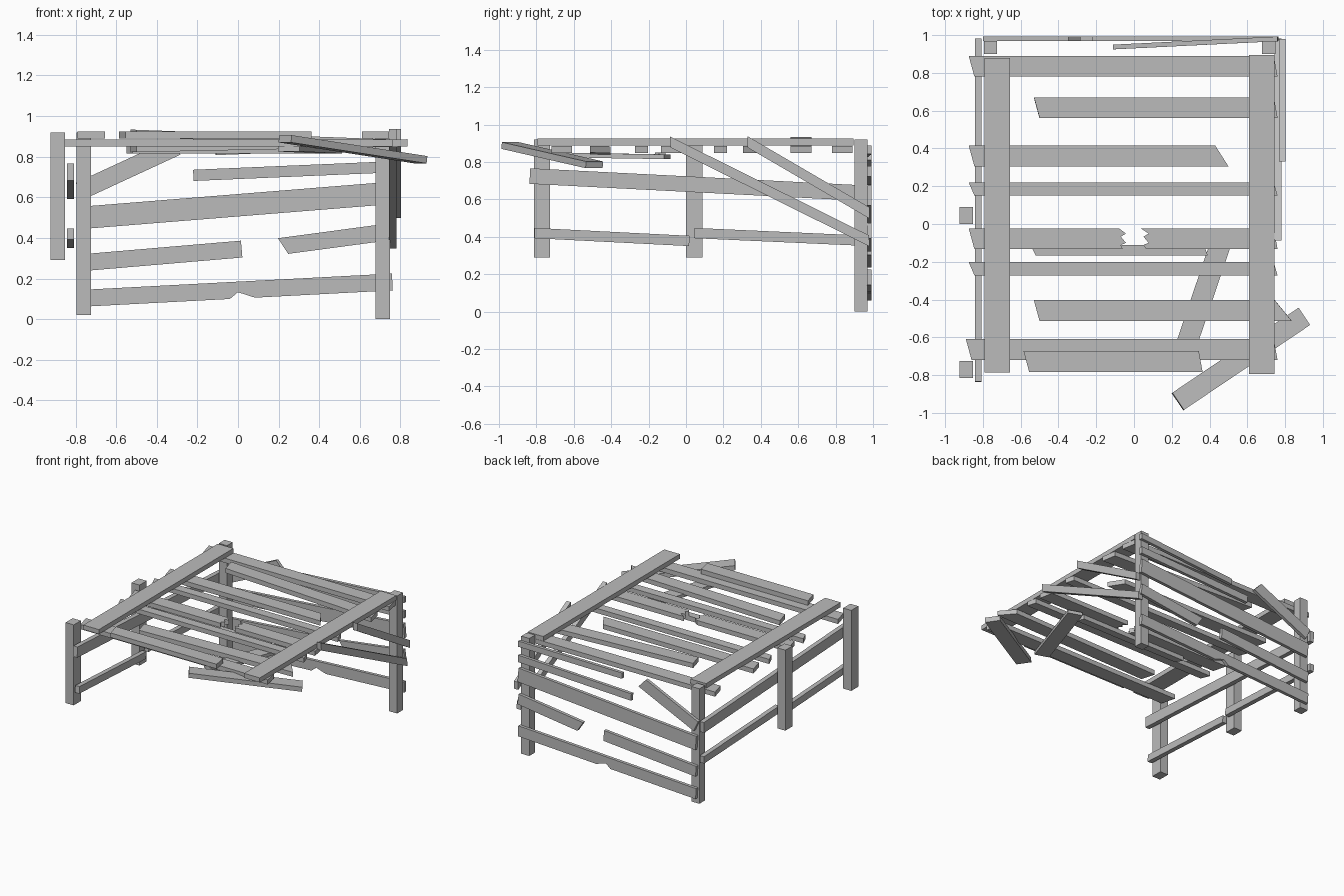
import bpy
from mathutils import Vector

if "Cube" in bpy.data.objects:
    bpy.data.objects.remove(bpy.data.objects["Cube"])

wood = bpy.data.materials.new("weathered_grey_wood")
wood.use_nodes = True
grey = (0.5, 0.5, 0.5, 1)
wood.diffuse_color = grey
wood.node_tree.nodes["Principled BSDF"].inputs["Base Color"].default_value = grey

UP, FRONT, LEFT = Vector((0, 0, 1)), Vector((0, -1, 0)), Vector((1, 0, 0))

# Shared levels and lines of the frame
POST_TOP = 0.92
BEAM_LEVEL = 0.907
SLAT_LEVEL = 0.867
SLAT_RIGHT, SLAT_LEFT = -0.86, 0.75
WALL_RIGHT, WALL_LEFT = -0.78, 0.76
WALL_DEPTH = 0.98
RAIL_LINE = -0.825
WIDE, NARROW = 0.11, 0.07


def splinters(width, along):
    """Zigzag points of a snapped end, listed from the lower corner upward."""
    teeth = (-0.3, -0.2, 0.1, 0.25)
    return [(along + (width / 4 if i % 2 else 0), width * t) for i, t in enumerate(teeth)]


def plank(name, start, end, width, normal, thick=0.036, skew_start=0, skew_end=0,
          snapped_start=False, snapped_end=False, notch_at=None):
    """Extrude a board outline between two points. Skew moves the upper corner of
    an end along the board, snapped ends are jagged, a notch bites the lower edge."""
    start, end = Vector(start), Vector(end)
    along = (end - start).normalized()
    out = (normal - along * normal.dot(along)).normalized()
    across = out.cross(along)
    length, half = (end - start).length, width / 2
    s, e = skew_start / 2, skew_end / 2

    outline = [(-s, -half)]
    if notch_at is not None:
        outline += [(notch_at - half, -half), (notch_at, -half / 4), (notch_at + width, -half)]
    outline.append((length - e, -half))
    if snapped_end:
        outline += splinters(width, length)
    outline += [(length + e, half), (s, half)]
    if snapped_start:
        outline += reversed(splinters(width, 0))

    count = len(outline)
    verts = [start + along * x + across * y + out * side * thick / 2
             for side in (-1, 1) for x, y in outline]
    faces = [list(range(count))[::-1], list(range(count, count * 2))]
    for i in range(count):
        j = (i + 1) % count
        faces.append((i, j, count + j, count + i))
    mesh = bpy.data.meshes.new(name)
    mesh.from_pydata(verts, [], faces)
    mesh.materials.append(wood)
    bpy.context.collection.objects.link(bpy.data.objects.new(name, mesh))


def post(name, x, y, foot, width, depth):
    plank(name, (x, y, foot), (x, y, POST_TOP), width, FRONT, thick=depth)


def beam(name, x, front, back):
    plank(name, (x, front, BEAM_LEVEL), (x, back, BEAM_LEVEL), 0.135, UP)


def slat(name, y, right=SLAT_RIGHT, left=SLAT_LEFT, width=WIDE, right_level=SLAT_LEVEL,
         left_level=SLAT_LEVEL, skew_start=-0.03, skew_end=-0.02, **options):
    plank(name, (right, y, right_level), (left, y, left_level), width, UP,
          skew_start=skew_start, skew_end=skew_end, **options)


def board(name, right_height, left_height, right=WALL_RIGHT, left=WALL_LEFT,
          width=0.083, right_depth=WALL_DEPTH, **options):
    plank(name, (right, right_depth, right_height), (left, WALL_DEPTH, left_height),
          width, FRONT, thick=0.025, **options)


def rail(name, front, back, front_height, back_height, width):
    plank(name, (RAIL_LINE, front, front_height), (RAIL_LINE, back, back_height), width, LEFT)


def brace(name, x, front, back_height):
    plank(name, (x, front, BEAM_LEVEL), (x, WALL_DEPTH, back_height), 0.052, LEFT,
          skew_start=-0.03, skew_end=-0.03)


# Upright posts
for name, x, foot in (("back_post_right", -0.76, 0.02), ("back_post_left", 0.713, 0)):
    post(name, x, 0.935, foot, NARROW, NARROW)
for name, y in (("side_post_front", -0.77), ("side_post_middle", 0.045)):
    post(name, -0.888, y, 0.29, NARROW, 0.088)

# Long beams on top
beam("top_beam_right", x=-0.723, front=-0.785, back=0.88)
beam("top_beam_left", x=0.677, front=-0.795, back=0.895)

# Cross slats under the beams
slat("slat_back", y=0.835)
slat("slat_raised", y=0.615, right=-0.515, right_level=0.915)
slat("slat_short", y=0.36, left=0.465, skew_end=-NARROW)
slat("slat_narrow_back", y=0.185, width=NARROW)
slat("slat_narrow_front", y=-0.237, width=NARROW)
slat("slat_sagging", y=-0.458, right=-0.515, left=0.79, right_level=0.84, skew_end=-0.09)
slat("slat_front", y=-0.665, right=-0.875)
slat("slat_loose", y=-0.728, right=-0.57, left=0.353, right_level=BEAM_LEVEL,
     left_level=BEAM_LEVEL)
slat("slat_fallen", y=-0.138, right=-0.535, left=0.38, width=0.056, right_level=0.833,
     left_level=0.833)

# Snapped slat with splintered ends
slat("slat_snapped_right", y=-0.078, left=-0.07, snapped_end=True)
slat("slat_snapped_left", y=-0.078, right=0.05, snapped_start=True)

# Loose planks lying askew
plank("diagonal_plank", (0.25, -0.72, 0.838), (0.46, -0.1, 0.828), WIDE, UP, thick=0.025)
plank("fallen_front_plank", (0.232, -0.94, 0.888), (0.9, -0.49, 0.785), WIDE, UP)

# Boards of the back wall
board("back_board_bottom", right_height=0.102, left_height=0.183, notch_at=-WALL_RIGHT)
board("back_board_snapped_right", right_height=0.277, left_height=0.345, left=0.018)
board("back_board_snapped_left", right_height=0.36, left_height=0.432, right=0.222,
      skew_start=-0.04)
board("back_board_wide", right_height=0.498, left_height=0.622, width=WIDE)
board("back_board_upper", right_height=0.708, left_height=0.75, right=-0.22, width=0.055)
board("back_board_slipped", right_height=0.63, left_height=0.845, left=-0.315, width=0.09,
      skew_end=-0.03)
board("back_board_inner", right_height=0.83, left_height=0.865, right=-0.11, width=0.045,
      right_depth=0.937)

# Rails of the right side
rail("side_rail_upper", front=-0.835, back=WALL_DEPTH, front_height=0.725,
     back_height=0.632, width=0.083)
for name, front, back in (("side_rail_lower_front", -0.81, 0.018),
                          ("side_rail_lower_back", 0.045, WALL_DEPTH)):
    rail(name, front, back, front_height=0.42, back_height=0.378, width=0.055)

# Diagonal braces of the left side
brace("brace_long", x=0.762, front=-0.085, back_height=0.378)
brace("brace_short", x=0.785, front=0.33, back_height=0.528)
